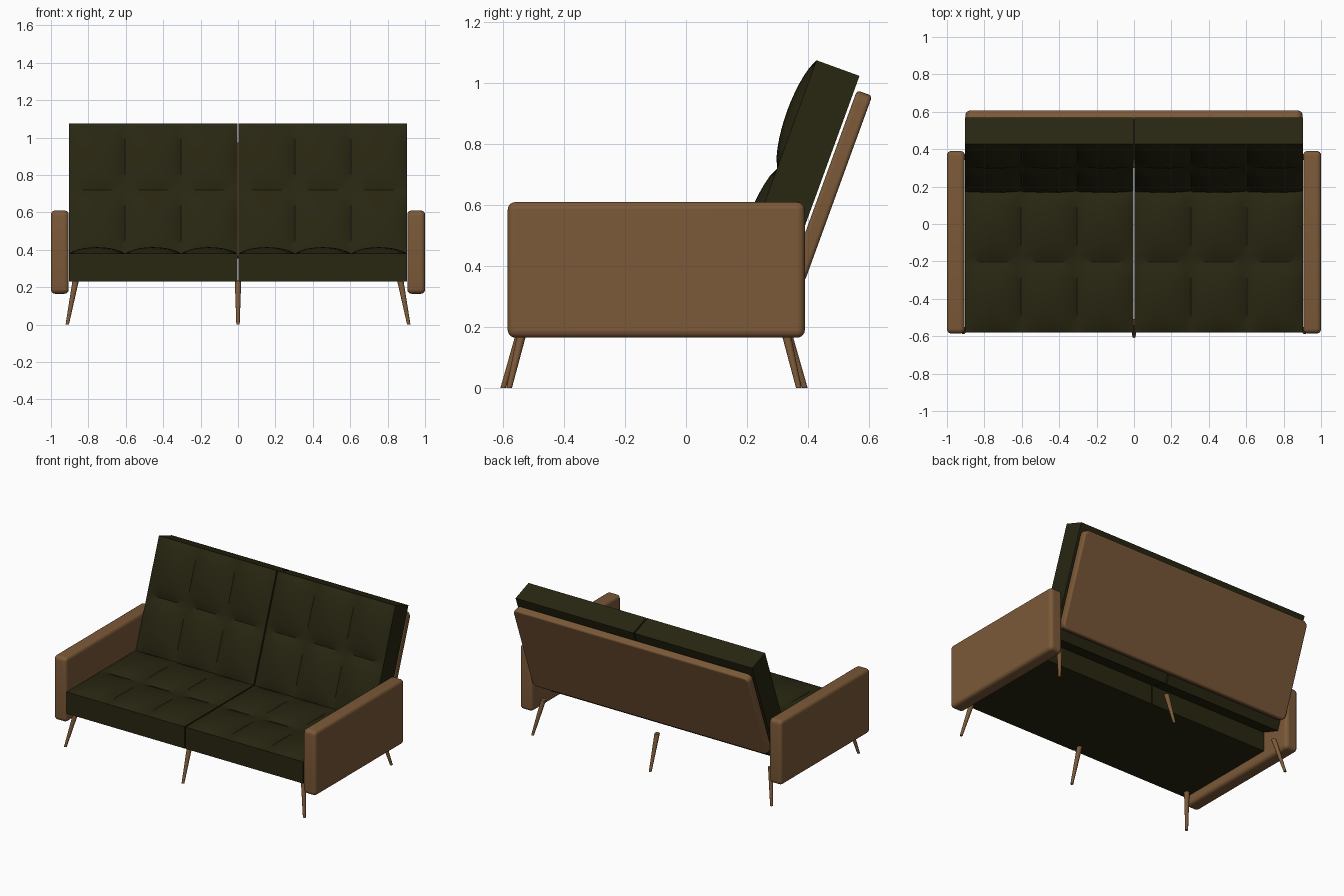
import bpy, bmesh, math
from mathutils import Vector, Matrix

if "Cube" in bpy.data.objects:
    bpy.data.objects.remove(bpy.data.objects["Cube"])


def material(name, rgb):
    m = bpy.data.materials.new(name)
    m.diffuse_color = (*rgb, 1)
    m.use_nodes = True
    m.node_tree.nodes["Principled BSDF"].inputs["Base Color"].default_value = m.diffuse_color
    return m


WOOD = material("warm brown wood", (0.20, 0.10, 0.040))
FABRIC = material("dark olive fabric", (0.021, 0.019, 0.0055))
TILT = math.radians(70)      # recline of the backrest


def finish(name, bm, mat, loc=(0, 0, 0), rot_x=0.0, bevel=0.0):
    bmesh.ops.recalc_face_normals(bm, faces=bm.faces)
    me = bpy.data.meshes.new(name)
    bm.to_mesh(me)
    bm.free()
    me.materials.append(mat)
    ob = bpy.data.objects.new(name, me)
    bpy.context.collection.objects.link(ob)
    ob.location = loc
    ob.rotation_euler.x = rot_x
    if bevel:
        b = ob.modifiers.new("soft edges", 'BEVEL')
        b.width, b.segments = bevel, 4
        b.limit_method, b.angle_limit = 'ANGLE', math.radians(60)
    bpy.ops.object.select_all(action='DESELECT')
    ob.select_set(True)
    bpy.context.view_layer.objects.active = ob
    bpy.ops.object.shade_smooth_by_angle(angle=math.radians(35))
    return ob


def slab(name, size, thin_axis, corner, edge, loc, rot_x=0.0):
    """Board with rounded outline corners and softened rims."""
    bm = bmesh.new()
    bmesh.ops.create_cube(bm, size=1)
    bmesh.ops.scale(bm, vec=size, verts=bm.verts)
    across = [e for e in bm.edges
              if abs((e.verts[0].co - e.verts[1].co).normalized()[thin_axis]) > 0.9]
    bmesh.ops.bevel(bm, geom=across, offset=corner, segments=5, profile=0.5,
                    affect='EDGES')
    finish(name, bm, WOOD, loc, rot_x, edge)


def cushion(name, loc, rot_x=0.0, w=0.90, d=0.755, h=0.15, cols=3, rows=2, n=12):
    """Block with a quilted top: cols x rows puffed pillows."""
    bm = bmesh.new()
    bmesh.ops.create_grid(bm, x_segments=cols * n, y_segments=rows * n, size=0.5)
    rim = [e for e in bm.edges if e.is_boundary]
    for v in bm.verts:
        fx = ((v.co.x + 0.5) * cols + 1e-5) % 1 * 2 - 1
        fy = ((v.co.y + 0.5) * rows + 1e-5) % 1 * 2 - 1
        puff = max(0, (1 - fx * fx) * (1 - fy * fy)) ** 0.75
        if puff < 0.002:
            puff = 0
        v.co = Vector((v.co.x * w, v.co.y * d, h + 0.034 * puff))
    # sides and underside
    ext = bmesh.ops.extrude_edge_only(bm, edges=rim)["geom"]
    for v in ext:
        if isinstance(v, bmesh.types.BMVert):
            v.co.z = 0
    low = [e for e in ext if isinstance(e, bmesh.types.BMEdge) and e.is_boundary]
    bmesh.ops.contextual_create(bm, geom=low)
    finish(name, bm, FABRIC, loc, rot_x)


def leg(name, foot, top, r_foot=0.009, r_top=0.017):
    """Tapered splayed leg with level ends."""
    bm = bmesh.new()
    bmesh.ops.create_cone(bm, cap_ends=True, segments=20, radius1=r_foot,
                          radius2=r_top, depth=1)
    for v in bm.verts:
        c = Vector(foot) if v.co.z < 0 else Vector(top)
        v.co = Vector((v.co.x + c.x, v.co.y + c.y, c.z))
    finish(name, bm, WOOD)


# arms, seat and back cushions
for side, s in (("left", -1), ("right", 1)):
    slab(side + "_arm", (0.095, 0.975, 0.445), 0, 0.026, 0.022,
         (s * 0.9525, -0.0975, 0.3875))
    cushion(side + "_seat_cushion", (s * 0.454, -0.202, 0.23))
    cushion(side + "_back_cushion", (s * 0.454, 0.440, 0.669), TILT)

# wooden back panel
slab("back_panel", (1.80, 0.648, 0.053), 2, 0.035, 0.012,
     (0, 0.475, 0.663), TILT)

# legs, mirrored about the middle of the arms
MID = -0.105
for end, e in (("front", -1), ("rear", 1)):
    for side, s in (("left", -1), ("middle", 0), ("right", 1)):
        spread = 0.495 if s == 0 else 0.475
        leg(f"{end}_{side}_leg", (s * 0.913, MID + e * spread, 0),
            (s * 0.868, MID + e * 0.42, 0.235))
